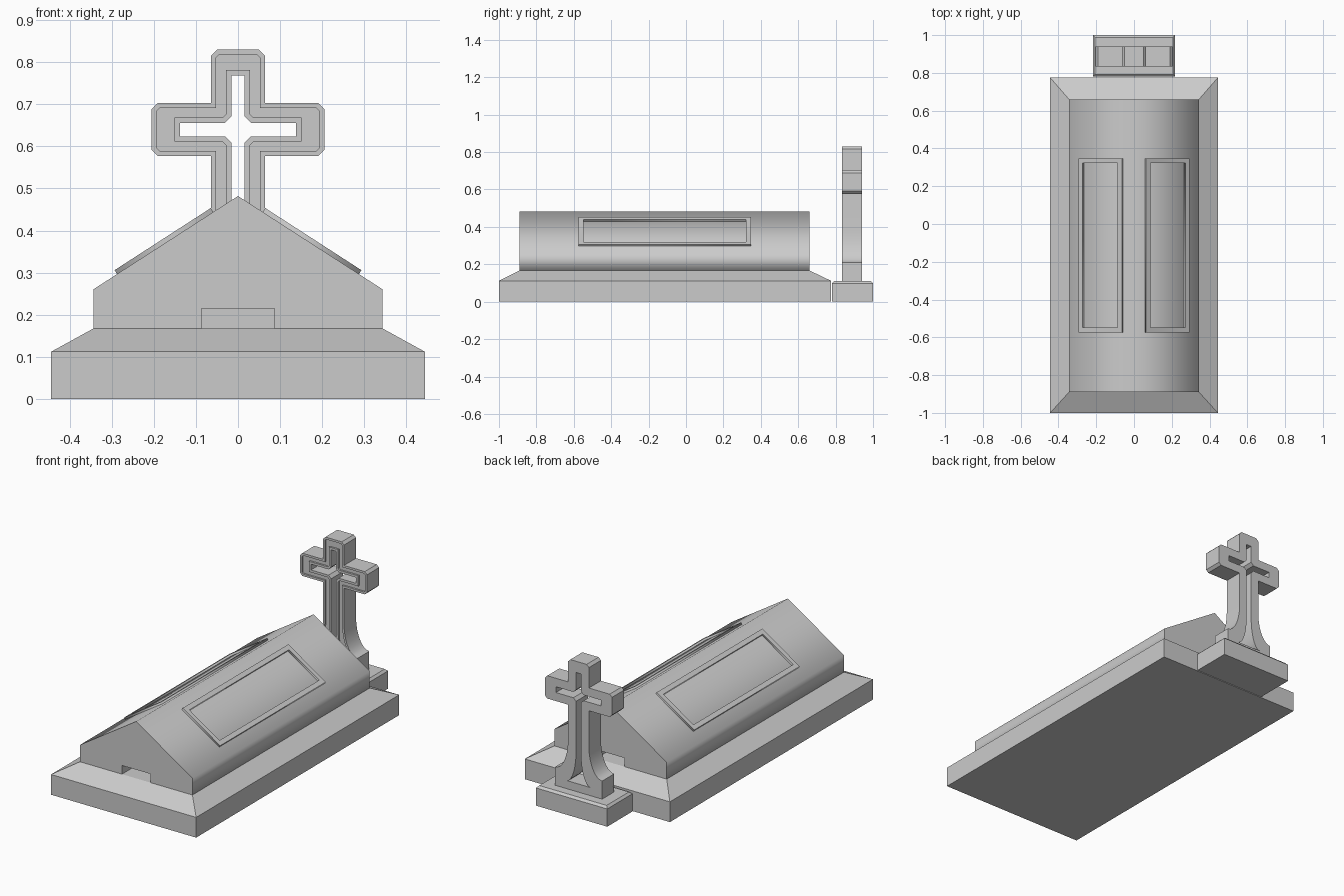
import bpy, bmesh, math
from mathutils import Matrix, Vector

if "Cube" in bpy.data.objects:
    bpy.data.objects.remove(bpy.data.objects["Cube"])


def link(name, mesh):
    ob = bpy.data.objects.new(name, mesh)
    bpy.context.collection.objects.link(ob)
    return ob


def stacked(name, levels):
    """Solid from stacked rectangles (half_x, y0, y1, z), bottom to top."""
    bm = bmesh.new()
    rings = [[bm.verts.new(p) for p in ((-h, a, z), (h, a, z), (h, b, z), (-h, b, z))]
             for h, a, b, z in levels]
    bm.faces.new(rings[0][::-1])
    bm.faces.new(rings[-1])
    for lo, hi in zip(rings, rings[1:]):
        for i in range(4):
            j = (i + 1) % 4
            bm.faces.new((lo[i], lo[j], hi[j], hi[i]))
    me = bpy.data.meshes.new(name)
    bm.to_mesh(me)
    bm.free()
    return link(name, me)


def plate(name, loops, thickness, matrix):
    """Flat plate filled between nested loops, extruded, converted to a mesh."""
    cu = bpy.data.curves.new(name, 'CURVE')
    cu.dimensions = '2D'
    cu.fill_mode = 'BOTH'
    cu.extrude = thickness / 2
    for pts in loops:
        sp = cu.splines.new('POLY')
        sp.points.add(len(pts) - 1)
        for p, (x, y) in zip(sp.points, pts):
            p.co = (x, y, 0, 1)
        sp.use_cyclic_u = True
    ob = link(name, cu)
    bpy.ops.object.select_all(action='DESELECT')
    ob.select_set(True)
    bpy.context.view_layer.objects.active = ob
    bpy.ops.object.convert(target='MESH')
    ob = bpy.context.object
    ob.name = name
    bm = bmesh.new()
    bm.from_mesh(ob.data)
    bmesh.ops.remove_doubles(bm, verts=bm.verts, dist=1e-5)
    bmesh.ops.recalc_face_normals(bm, faces=bm.faces)
    bm.to_mesh(ob.data)
    bm.free()
    ob.data.transform(matrix)
    return ob


def mirrored(half):
    """Close a right-hand half profile by mirroring it across x = 0."""
    return half + [(-x, z) for x, z in reversed(half)]


def offset(pts, d):
    """Mitred offset of a counter-clockwise loop; positive d grows it."""
    out = []
    n = len(pts)
    for i in range(n):
        a, b, c = (Vector(pts[k % n]) for k in (i - 1, i, i + 1))
        u, v = (b - a).normalized(), (c - b).normalized()
        n1, n2 = Vector((u.y, -u.x)), Vector((v.y, -v.x))
        out.append(tuple(b + (n1 + n2) * (d / (1 + n1.dot(n2)))))
    return out


def flare(x0, z0, x1, z1, n=7):
    """Concave quarter curve from the wide foot (x0, z0) up to (x1, z1)."""
    return [(x0 - (x0 - x1) * math.sin(t), z1 - (z1 - z0) * math.cos(t))
            for t in (math.pi / 2 * i / n for i in range(n + 1))]


# Stepped base and cross plinth
stacked("tomb_base", [(0.444, -1, 0.775, 0), (0.444, -1, 0.775, 0.112),
                      (0.344, -0.89, 0.66, 0.167)])
stacked("cross_plinth", [(0.218, 0.78, 1, 0), (0.218, 0.78, 1, 0.098),
                         (0.206, 0.792, 0.988, 0.11)])

# Gabled body
upright = Matrix.Rotation(math.pi / 2, 4, 'X')
body = plate("gabled_body", [[(-0.344, 0.167), (0.344, 0.167), (0.344, 0.26),
                              (0, 0.482), (-0.344, 0.26)]], 1.55,
             Matrix.Translation((0, -0.115, 0)) @ upright)

# Shallow openings in both gable ends
for y0, y1 in ((-1, -0.74), (0.51, 0.8)):
    cutter = stacked("opening_cutter", [(0.087, y0, y1, 0.1), (0.087, y0, y1, 0.215)])
    cutter.hide_render = True
    mod = body.modifiers.new("opening", 'BOOLEAN')
    mod.operation = 'DIFFERENCE'
    mod.solver = 'EXACT'
    mod.object = cutter
    bpy.context.view_layer.objects.active = body
    bpy.ops.object.modifier_apply(modifier=mod.name)
    bpy.data.objects.remove(cutter)

# Raised frames on the roof slopes
slope = math.atan2(0.222, 0.344)


def rect(x0, x1, y0, y1):
    return [(x0, y0), (x1, y0), (x1, y1), (x0, y1)]


for side, label in ((1, "right"), (-1, "left")):
    outer = rect(0.07, 0.342, -0.575, 0.348)
    loops = [[(side * x, y) for x, y in l] for l in (outer, offset(outer, -0.026))]
    plate("roof_frame_" + label, loops, 0.012,
          Matrix.Translation((0, 0, 0.482)) @ Matrix.Rotation(side * slope, 4, 'Y')
          @ Matrix.Translation((0, 0, 0.005)))

# Pierced cross with flared foot; rims on the front leave a sunken panel
c = 0.014
outline = mirrored(
    [(0.145, 0.108)] + flare(0.145, 0.21, 0.064, 0.38) +
    [(0.064, 0.577), (0.205 - c, 0.577), (0.205, 0.577 + c), (0.205, 0.703 - c),
     (0.205 - c, 0.703), (0.064, 0.703), (0.064, 0.83 - c), (0.064 - c, 0.83)])
hole = mirrored(
    flare(0.072, 0.155, 0.015, 0.33) +
    [(0.015, 0.608), (0.031, 0.624), (0.138, 0.624), (0.138, 0.656),
     (0.031, 0.656), (0.015, 0.672), (0.015, 0.768)])


def cross_part(name, loops, y0, y1):
    ob = plate(name, loops, y1 - y0, Matrix.Translation((0, (y0 + y1) / 2, 0)) @ upright)
    bpy.ops.object.shade_smooth_by_angle(angle=math.radians(25))
    return ob


cross_part("cross", [outline, hole], 0.845, 0.94)
cross_part("cross_outer_rim", [outline, offset(outline, -0.012)], 0.835, 0.845)
cross_part("cross_inner_rim", [offset(hole, 0.013), hole], 0.835, 0.845)
